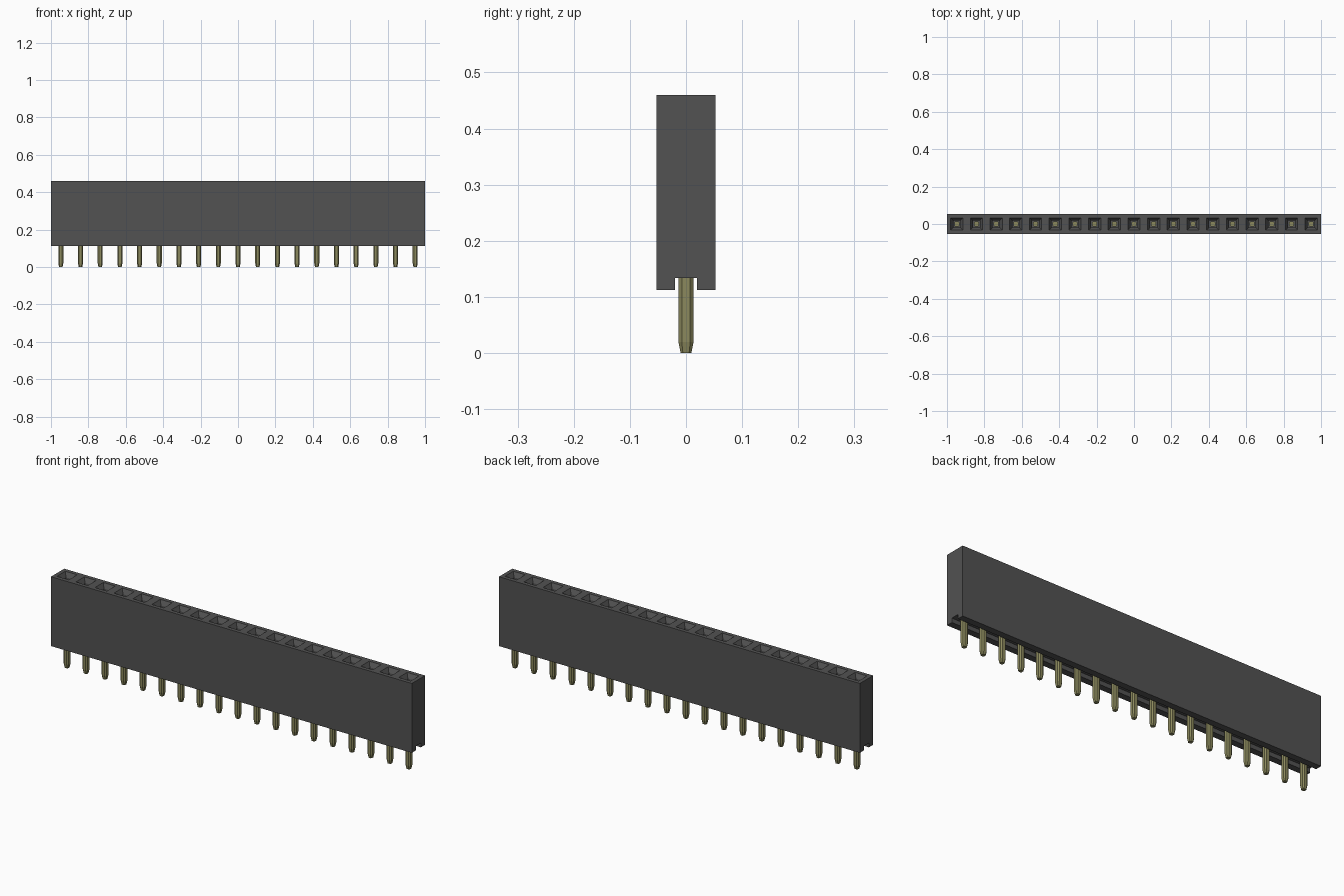
import bpy
import bmesh

if "Cube" in bpy.data.objects:
    bpy.data.objects.remove(bpy.data.objects["Cube"], do_unlink=True)

COUNT = 19
PITCH = 2 / COUNT
HALF_Y = 0.0525
TOP, BASE, SLOT_Z, SLOT_Y = 0.46, 0.1125, 0.134, 0.02
PIN_TOP = 0.16


def material(name, rgb):
    m = bpy.data.materials.new(name)
    m.use_nodes = True
    m.diffuse_color = (*rgb, 1)
    m.node_tree.nodes["Principled BSDF"].inputs["Base Color"].default_value = (*rgb, 1)
    return m


def make_object(name, bm, mat):
    bmesh.ops.remove_doubles(bm, verts=bm.verts, dist=0.0001)
    bmesh.ops.recalc_face_normals(bm, faces=bm.faces)
    mesh = bpy.data.meshes.new(name)
    bm.to_mesh(mesh)
    bm.free()
    mesh.materials.append(mat)
    obj = bpy.data.objects.new(name, mesh)
    bpy.context.collection.objects.link(obj)
    return obj


def ring(bm, x, z, half_x, half_y):
    return [bm.verts.new((x + sx * half_x, sy * half_y, z))
            for sx, sy in ((-1, -1), (1, -1), (1, 1), (-1, 1))]


def bevelled_ring(bm, x, z, half, cut):
    # square with clipped corners
    k = half - cut
    pts = ((k, -half), (half, -k), (half, k), (k, half),
           (-k, half), (-half, k), (-half, -k), (-k, -half))
    return [bm.verts.new((x + px, py, z)) for px, py in pts]


def bridge(bm, a, b):
    n = len(a)
    for i in range(n):
        bm.faces.new((a[i], a[(i + 1) % n], b[(i + 1) % n], b[i]))


plastic = material("dark grey plastic", (0.085, 0.085, 0.085))
metal = material("dull gold metal", (0.26, 0.25, 0.11))
centres = [(i - (COUNT - 1) / 2) * PITCH for i in range(COUNT)]

# Housing: one cell per socket, with outer walls, underside slot and funnel
profile = [(-HALF_Y, TOP), (-HALF_Y, BASE), (-SLOT_Y, BASE), (-SLOT_Y, SLOT_Z),
           (SLOT_Y, SLOT_Z), (SLOT_Y, BASE), (HALF_Y, BASE), (HALF_Y, TOP)]
bm = bmesh.new()
for x in centres:
    left, right = ([bm.verts.new((x + s * PITCH / 2, y, z)) for y, z in profile]
                   for s in (-1, 1))
    for i in range(len(profile) - 1):
        bm.faces.new((left[i], left[i + 1], right[i + 1], right[i]))
    if x == centres[0]:
        bm.faces.new(left)
    if x == centres[-1]:
        bm.faces.new(right)
    levels = [ring(bm, x, TOP, PITCH / 2, HALF_Y),
              ring(bm, x, TOP, 0.033, 0.033),
              ring(bm, x, TOP - 0.022, 0.019, 0.019),
              ring(bm, x, SLOT_Z + 0.01, 0.019, 0.019)]
    for a, b in zip(levels, levels[1:]):
        bridge(bm, a, b)
    bm.faces.new(levels[-1])
make_object("housing", bm, plastic)

# Pins: clipped square posts with tapered tips
bm = bmesh.new()
for x in centres:
    levels = [bevelled_ring(bm, x, 0, 0.0095, 0.004),
              bevelled_ring(bm, x, 0.02, 0.0135, 0.006),
              bevelled_ring(bm, x, PIN_TOP, 0.0135, 0.006)]
    for a, b in zip(levels, levels[1:]):
        bridge(bm, a, b)
    bm.faces.new(levels[0])
    bm.faces.new(levels[-1])
make_object("contact_pins", bm, metal)
